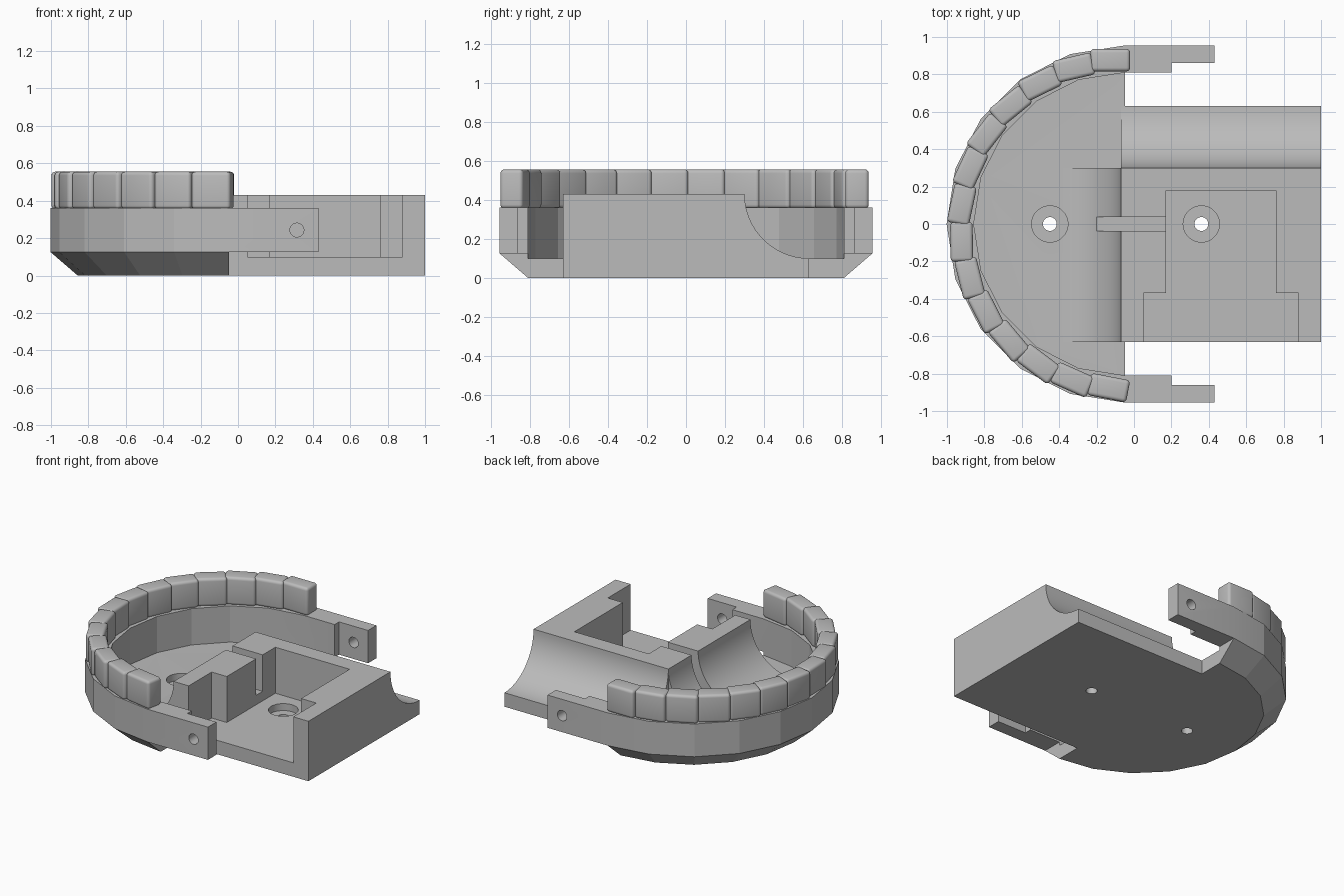
import bpy, bmesh
from math import sin, cos, pi, radians
from mathutils import Matrix, Vector

cube = bpy.data.objects.get("Cube")
if cube:
    bpy.data.objects.remove(cube, do_unlink=True)

CX = -0.047            # centre of the round end
R_OUT, R_IN = 0.955, 0.81
FLOOR, RIM, TOP = 0.10, 0.36, 0.43
HALF = 0.63            # half width of the block
COVE = 0.33            # radius of the concave sides

grey = bpy.data.materials.new("plain_grey")
grey.use_nodes = True
colour = (0.5, 0.5, 0.5, 1)
grey.diffuse_color = colour
grey.node_tree.nodes["Principled BSDF"].inputs["Base Color"].default_value = colour


def finish(name, bm):
    bmesh.ops.recalc_face_normals(bm, faces=bm.faces)
    mesh = bpy.data.meshes.new(name)
    bm.to_mesh(mesh)
    bm.free()
    mesh.materials.append(grey)
    ob = bpy.data.objects.new(name, mesh)
    bpy.context.collection.objects.link(ob)
    return ob


def loft(name, rings):
    """Closed solid through rings of equal point count."""
    bm = bmesh.new()
    rows = [[bm.verts.new(p) for p in ring] for ring in rings]
    for a, b in zip(rows, rows[1:]):
        for i in range(len(a)):
            j = (i + 1) % len(a)
            bm.faces.new((a[i], a[j], b[j], b[i]))
    bm.faces.new(rows[0])
    bm.faces.new(rows[-1])
    return finish(name, bm)


def prism(name, pts, axis, lo, hi):
    """Extrude a 2D outline along x, y or z."""
    def place(p, t):
        q = list(p)
        q.insert("xyz".index(axis), t)
        return Vector(q)
    return loft(name, [[place(p, t) for p in pts] for t in (lo, hi)])


def circle(cx, cy, r, n=48):
    return [(cx + r * cos(2 * pi * i / n), cy + r * sin(2 * pi * i / n)) for i in range(n)]


def half_disc(r):
    return [(CX + r * cos(radians(a)), r * sin(radians(a))) for a in range(90, 271, 18)]


def cove(cx, sx, n=24):
    """Concave quarter arc from the floor up to the block top."""
    return [(cx + sx * COVE * sin(pi / 2 * i / n), TOP - COVE * cos(pi / 2 * i / n))
            for i in range(n + 1)]


def boolean(target, other, operation):
    mod = target.modifiers.new("cut", "BOOLEAN")
    mod.operation, mod.solver, mod.object = operation, "EXACT", other
    bpy.context.view_layer.objects.active = target
    bpy.ops.object.modifier_apply(modifier=mod.name)
    bpy.data.objects.remove(other, do_unlink=True)


def smooth(ob, angle):
    bpy.ops.object.select_all(action="DESELECT")
    ob.select_set(True)
    bpy.context.view_layer.objects.active = ob
    bpy.ops.object.shade_smooth_by_angle(angle=radians(angle))


# Round bowl with chamfered underside, hollowed to the floor
body = loft("jaw_base", [[(x, y, z) for x, y in half_disc(r)]
                         for r, z in ((R_IN, 0), (R_OUT, 0.125), (R_OUT, RIM))])
hollow = half_disc(R_IN)
hollow = [(0.2, R_IN)] + hollow + [(0.2, -R_IN)]
boolean(body, prism("hollow", hollow, "z", FLOOR, 0.8), "DIFFERENCE")

# Rectangular block with a concave back edge
section = [(-HALF, 0), (HALF, 0)] + cove(HALF, -1) + [(-HALF, TOP)]
boolean(body, prism("block", section, "x", -0.07, 1), "UNION")

# Concave ramp from the bowl floor up to the block
ramp = [(0, 0.05), (-0.40, 0.05)] + cove(-0.40, 1) + [(0, TOP)]
boolean(body, prism("ramp", ramp, "y", -HALF, 0.30), "UNION")

# Side arms with a stepped inner face and a pin hole
for s in (1, -1):
    arm = [(CX, R_IN), (0.20, R_IN), (0.20, 0.86), (0.43, 0.86), (0.43, R_OUT), (CX, R_OUT)]
    boolean(body, prism("arm", [(x, s * y) for x, y in arm], "z", 0.125, RIM), "UNION")
    lo, hi = sorted((s * 0.7, s * 1.1))
    boolean(body, prism("pin_hole", circle(0.315, 0.243, 0.037), "y", lo, hi), "DIFFERENCE")

# Stepped pocket open to the front, and the narrow slot beside it
pocket = [(0.05, -0.7), (0.88, -0.7), (0.88, -0.37), (0.76, -0.37),
          (0.76, 0.18), (0.17, 0.18), (0.17, -0.37), (0.05, -0.37)]
boolean(body, prism("pocket", pocket, "z", FLOOR, 0.8), "DIFFERENCE")
slot = [(-0.20, -0.037), (0.25, -0.037), (0.25, 0.037), (-0.20, 0.037)]
boolean(body, prism("slot", slot, "z", 0.168, 0.8), "DIFFERENCE")

# Counterbored screw holes
for x in (-0.45, 0.36):
    boolean(body, prism("counterbore", circle(x, 0, 0.097), "z", 0.05, 0.16), "DIFFERENCE")
    boolean(body, prism("screw_hole", circle(x, 0, 0.037), "z", -0.1, 0.2), "DIFFERENCE")
smooth(body, 10)

# Row of rounded teeth stepped around the rim
bm = bmesh.new()
bmesh.ops.create_cube(bm, size=1, matrix=Matrix.Translation((0.876, 0.08, 0.455))
                      @ Matrix.Diagonal((0.12, 0.212, 0.20, 1)))
bmesh.ops.bevel(bm, geom=bm.edges[:], offset=0.02, segments=4, profile=0.5, affect="EDGES")
tooth = finish("tooth", bm)
smooth(tooth, 40)
for i in range(14):
    ob = tooth if i == 0 else tooth.copy()
    if i:
        bpy.context.collection.objects.link(ob)
    ob.name = f"tooth_{i + 1}"
    ob.location.x = CX
    ob.rotation_euler.z = radians(90 + 13 * i)
